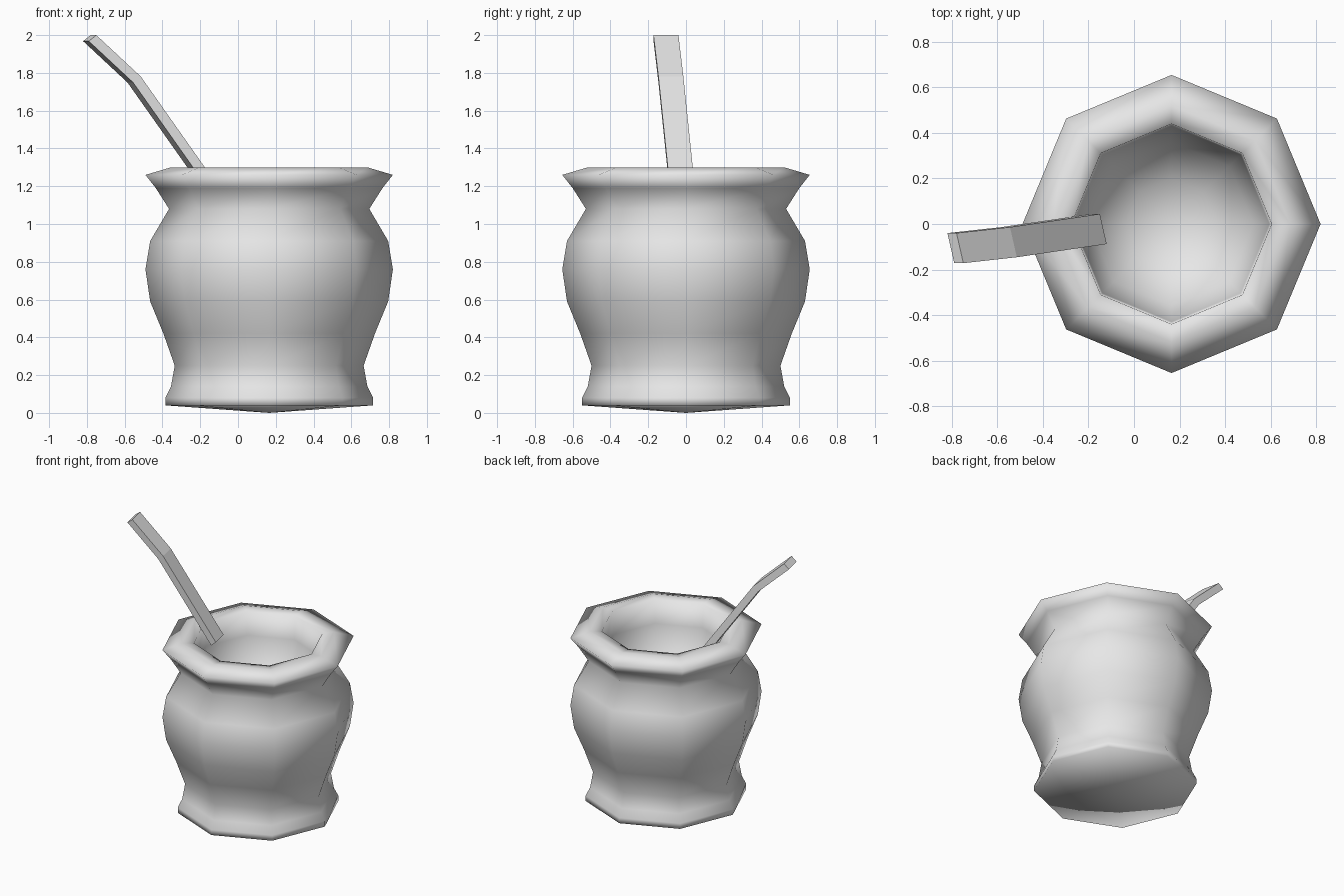
import bpy
import bmesh
from math import cos, sin, tau
from mathutils import Vector

if "Cube" in bpy.data.objects:
    bpy.data.objects.remove(bpy.data.objects["Cube"], do_unlink=True)

# One plain grey for everything
grey = bpy.data.materials.new("plain_grey")
grey.use_nodes = True
colour = (0.8, 0.8, 0.8, 1)
grey.diffuse_color = colour
grey.node_tree.nodes["Principled BSDF"].inputs["Base Color"].default_value = colour


def finish(name, bm, smooth):
    bmesh.ops.recalc_face_normals(bm, faces=bm.faces)
    for face in bm.faces:
        face.smooth = smooth
    mesh = bpy.data.meshes.new(name)
    bm.to_mesh(mesh)
    bm.free()
    mesh.materials.append(grey)
    obj = bpy.data.objects.new(name, mesh)
    bpy.context.collection.objects.link(obj)
    return obj


def bridge(bm, lower, upper):
    count = len(lower)
    for i in range(count):
        j = (i + 1) % count
        bm.faces.new((lower[i], lower[j], upper[j], upper[i]))


def lathe(name, profile, bottom_z, inside_z, sides):
    """Turn a (radius, height) profile, closed by a pole at each end."""
    bm = bmesh.new()
    rings = [[bm.verts.new((r * cos(tau * i / sides), r * sin(tau * i / sides), z))
              for i in range(sides)] for r, z in profile]
    for lower, upper in zip(rings, rings[1:]):
        bridge(bm, lower, upper)
    for ring, z in ((rings[0], bottom_z), (rings[-1], inside_z)):
        pole = bm.verts.new((0, 0, z))
        for i in range(sides):
            bm.faces.new((ring[i], ring[(i + 1) % sides], pole))
    return finish(name, bm, True)


# Eight-sided cup: foot, belly, neck, flared rim, then the hollow inside
foot = [(0.55, 0.04), (0.55, 0.08), (0.52, 0.14), (0.50, 0.25)]
belly = [(0.56, 0.42), (0.63, 0.59), (0.655, 0.76), (0.63, 0.91)]
rim = [(0.53, 1.08), (0.60, 1.19), (0.655, 1.26), (0.52, 1.30), (0.44, 1.295)]
hollow = [(0.43, 1.12), (0.36, 0.90), (0.20, 0.77)]
cup = lathe("cup", foot + belly + rim + hollow, 0.0, 0.73, 8)
cup.location.x = 0.165

# Flat bent straw swept through three sections
bm = bmesh.new()
half_width = Vector((0.015, -0.066, 0))
half_thick = Vector((0.02, 0, 0.016))
sections = []
for centre in ((-0.155, -0.022, 1.205), (-0.55, -0.08, 1.765), (-0.785, -0.106, 1.984)):
    sections.append([bm.verts.new(Vector(centre) + half_width * a + half_thick * b)
                     for a, b in ((-1, -1), (1, -1), (1, 1), (-1, 1))])
for lower, upper in zip(sections, sections[1:]):
    bridge(bm, lower, upper)
bm.faces.new(sections[0])
bm.faces.new(sections[-1])
finish("straw", bm, False)
